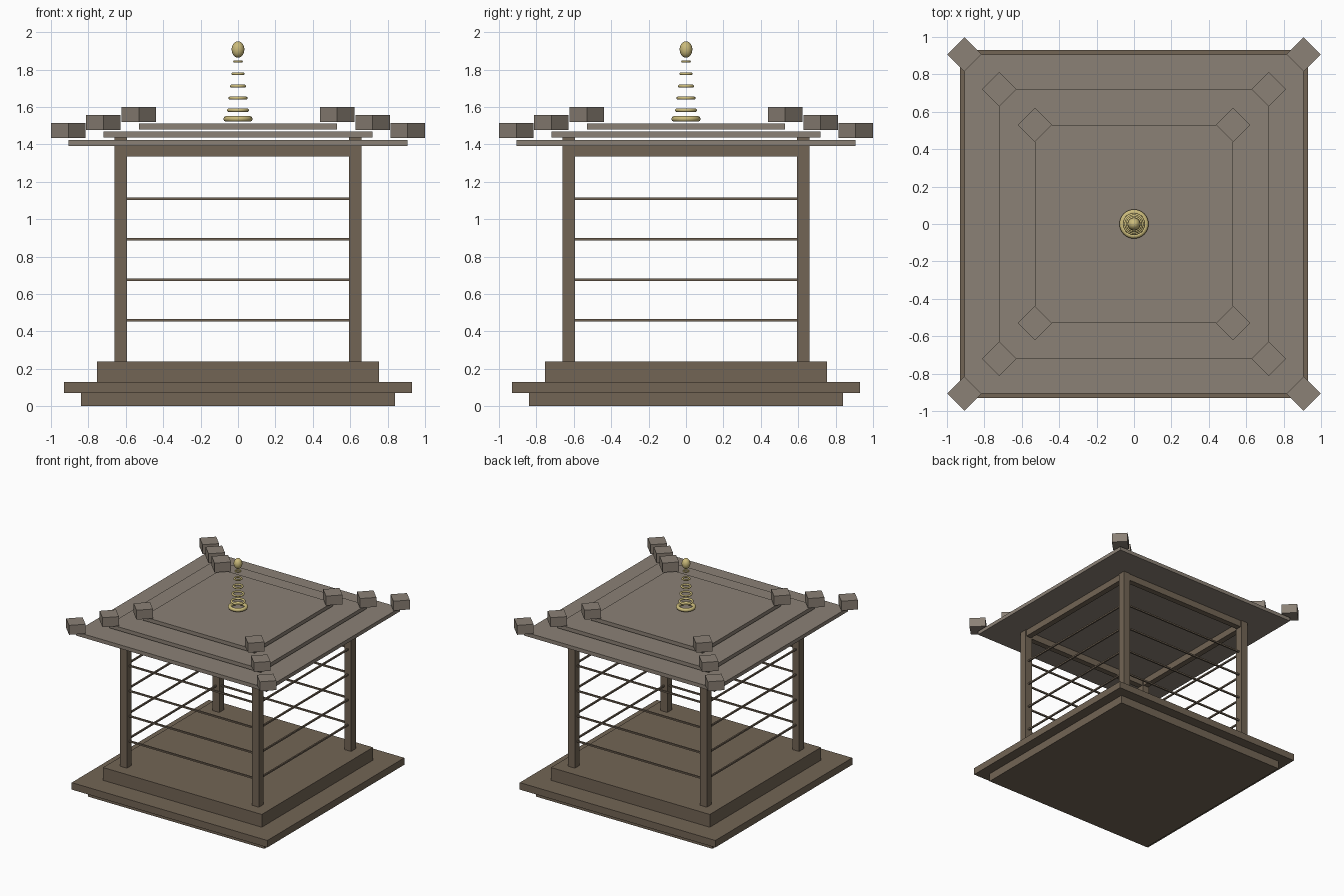
import bpy
from math import pi

if "Cube" in bpy.data.objects:
    bpy.data.objects.remove(bpy.data.objects["Cube"])


def material(name, rgb):
    m = bpy.data.materials.new(name)
    m.diffuse_color = (*rgb, 1)
    m.use_nodes = True
    m.node_tree.nodes["Principled BSDF"].inputs["Base Color"].default_value = m.diffuse_color
    return m


WOOD = material("dark_wood", (0.17, 0.13, 0.09))
TILE = material("roof_tile", (0.26, 0.22, 0.18))
GOLD = material("gold", (0.60, 0.50, 0.20))


def box(name, centre, size, mat, turn=0.0):
    bpy.ops.mesh.primitive_cube_add(size=1, location=centre, rotation=(0, 0, turn))
    o = bpy.context.object
    o.name = name
    o.scale = size
    bpy.ops.object.transform_apply(location=False, rotation=False, scale=True)
    o.data.materials.append(mat)
    return o


def slab(name, half, z0, z1, mat):
    box(name, (0, 0, (z0 + z1) / 2), (2 * half, 2 * half, z1 - z0), mat)


def four_bars(name, z, length, height, depth):
    # one horizontal bar on each side, between the posts
    for s in (-1, 1):
        box(name + "_x", (0, s * POST, z), (length, depth, height), WOOD)
        box(name + "_y", (s * POST, 0, z), (depth, length, height), WOOD)


CORNERS = [(x, y) for x in (-1, 1) for y in (-1, 1)]
POST = 0.627

# stepped base
slab("base_foot", 0.84, 0, 0.07, WOOD)
slab("base_ledge", 0.93, 0.07, 0.13, WOOD)
slab("base_floor", 0.755, 0.13, 0.24, WOOD)

# corner posts
for x, y in CORNERS:
    box("corner_post", (x * POST, y * POST, 0.838), (0.065, 0.065, 1.196), WOOD)

# top beams and thin lattice rails
four_bars("top_beam", 1.365, 1.2, 0.06, 0.05)
for i in range(4):
    four_bars("lattice_rail", 0.46 + i * 0.2165, 1.2, 0.013, 0.013)

# three roof tiers with diagonal blocks at the corners
for half, z in ((0.907, 1.392), (0.72, 1.436), (0.53, 1.479)):
    slab("roof_tier", half, z, z + 0.032, TILE)
    for x, y in CORNERS:
        box("roof_corner_block", (x * half, y * half, z + 0.081),
            (0.13, 0.13, 0.081), TILE, pi / 4)

# finial rings, tapering upwards
for outer, minor, z in ((0.078, 0.015, 1.536), (0.059, 0.009, 1.582), (0.051, 0.008, 1.647),
                        (0.043, 0.008, 1.711), (0.035, 0.007, 1.777), (0.026, 0.006, 1.842)):
    bpy.ops.mesh.primitive_torus_add(major_radius=outer - minor, minor_radius=minor,
                                     major_segments=32, minor_segments=10, location=(0, 0, z))
    o = bpy.context.object
    o.name = "finial_ring"
    o.data.materials.append(GOLD)
    bpy.ops.object.shade_smooth()

# finial jewel
bpy.ops.mesh.primitive_uv_sphere_add(segments=24, ring_count=14, radius=1, location=(0, 0, 1.907))
o = bpy.context.object
o.name = "finial_jewel"
o.scale = (0.034, 0.034, 0.044)
bpy.ops.object.transform_apply(location=False, rotation=False, scale=True)
o.data.materials.append(GOLD)
bpy.ops.object.shade_smooth()
